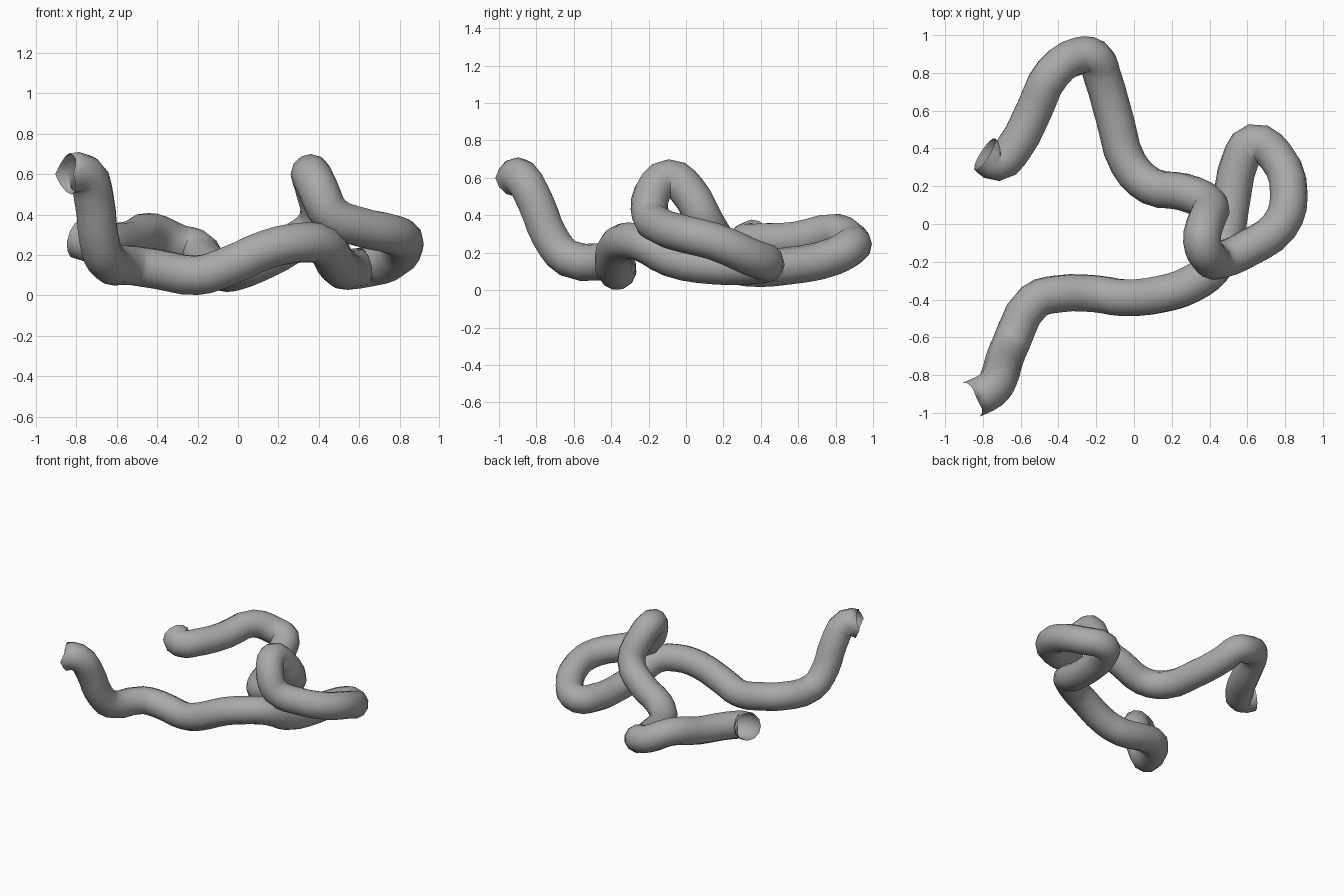
import bpy
import bmesh
from mathutils import Vector

cube = bpy.data.objects.get("Cube")
if cube:
    bpy.data.objects.remove(cube, do_unlink=True)

RADIUS = 0.1

# Centre line of the tube, from the raised front end to the back end
front_run = [(-.86, -.93, .6), (-.76, -.88, .6), (-.71, -.8, .46), (-.69, -.73, .29),
             (-.65, -.63, .17), (-.53, -.41, .15), (-.4, -.37, .13), (-.2, -.37, .1),
             (-.06, -.39, .14), (.15, -.37, .23), (.3, -.32, .26), (.42, -.23, .25)]
side_loop = [(.48, -.08, .17), (.52, .15, .13), (.56, .33, .13), (.63, .43, .14),
             (.75, .36, .17), (.82, .15, .26), (.77, -.01, .3), (.6, -.13, .34),
             (.46, -.19, .4)]
arch = [(.4, -.18, .52), (.36, -.09, .6), (.38, .01, .53), (.4, .1, .37)]
back_run = [(.26, .17, .25), (.09, .2, .16), (-.03, .32, .12), (-.1, .55, .13),
            (-.17, .79, .18), (-.21, .88, .23), (-.29, .89, .25), (-.43, .8, .31),
            (-.53, .6, .27), (-.63, .41, .26), (-.72, .325, .26), (-.79, .37, .28)]
path = front_run + side_loop + arch + back_run

# Round tube swept along the centre line, open at both ends
curve = bpy.data.curves.new("tube", "CURVE")
curve.dimensions = "3D"
curve.bevel_depth = RADIUS
curve.bevel_resolution = 4
curve.resolution_u = 3
curve.use_fill_caps = False
spline = curve.splines.new("BEZIER")
spline.bezier_points.add(len(path) - 1)
for point, co in zip(spline.bezier_points, path):
    point.co = co
    point.handle_left_type = point.handle_right_type = "AUTO"

tube = bpy.data.objects.new("bent_tube", curve)
bpy.context.collection.objects.link(tube)
bpy.ops.object.select_all(action="DESELECT")
bpy.context.view_layer.objects.active = tube
tube.select_set(True)
bpy.ops.object.convert(target="MESH")
tube = bpy.context.view_layer.objects.active

# Notched rim on the front end: top and bottom sit further in
bm = bmesh.new()
bm.from_mesh(tube.data)
start = Vector(path[0])
inward = (Vector(path[1]) - start).normalized()
for v in bm.verts:
    if v.is_boundary and (v.co - start).length < RADIUS * 1.2:
        v.co += inward * 0.04 * abs(v.co.z - start.z) / RADIUS
bm.to_mesh(tube.data)
bm.free()

# Plain grey finish
grey = bpy.data.materials.new("mid_grey")
grey.use_nodes = True
colour = (0.4, 0.4, 0.4, 1)
grey.diffuse_color = colour
grey.node_tree.nodes["Principled BSDF"].inputs["Base Color"].default_value = colour
tube.data.materials.clear()
tube.data.materials.append(grey)
bpy.ops.object.shade_smooth()
